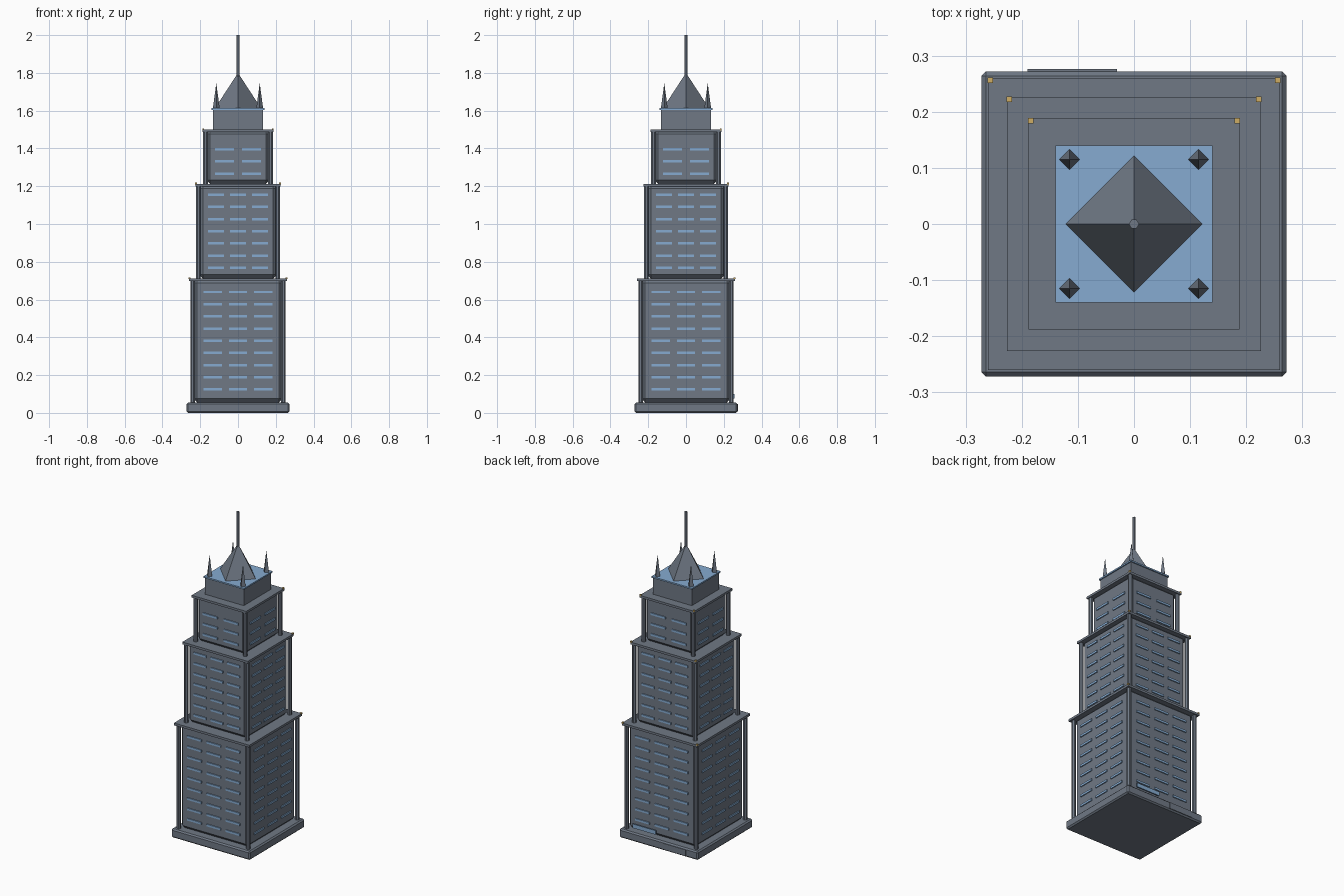
import bpy, bmesh, math
from mathutils import Matrix

if "Cube" in bpy.data.objects:
    bpy.data.objects.remove(bpy.data.objects["Cube"])


def material(name, rgb):
    m = bpy.data.materials.new(name)
    m.diffuse_color = (*rgb, 1)
    m.use_nodes = True
    m.node_tree.nodes["Principled BSDF"].inputs["Base Color"].default_value = m.diffuse_color
    return m


STONE = material("slate grey", (0.16, 0.19, 0.235))
BLUE = material("window blue", (0.24, 0.41, 0.64))
GOLD = material("lamp gold", (0.62, 0.42, 0.13))


def finish(bm, name, mat):
    me = bpy.data.meshes.new(name)
    bm.to_mesh(me)
    bm.free()
    me.materials.append(mat)
    ob = bpy.data.objects.new(name, me)
    bpy.context.collection.objects.link(ob)
    return ob


def add_box(bm, x0, x1, y0, y1, z0, z1):
    m = Matrix.Translation(((x0 + x1) / 2, (y0 + y1) / 2, (z0 + z1) / 2))
    m = m @ Matrix.Diagonal((x1 - x0, y1 - y0, z1 - z0, 1))
    return bmesh.ops.create_cube(bm, size=1, matrix=m)["verts"]


def block(name, half, z0, z1, mat=STONE, bevel=0):
    bm = bmesh.new()
    add_box(bm, -half, half, -half, half, z0, z1)
    if bevel:
        bmesh.ops.bevel(bm, geom=bm.edges[:], offset=bevel, segments=1, affect='EDGES')
    return finish(bm, name, mat)


def cones(name, points, sides, r0, r1, z0, z1, turn=0):
    bm = bmesh.new()
    for x, y in points:
        m = Matrix.Translation((x, y, (z0 + z1) / 2)) @ Matrix.Rotation(turn, 4, 'Z')
        bmesh.ops.create_cone(bm, cap_ends=True, segments=sides, radius1=r0,
                              radius2=r1, depth=z1 - z0, matrix=m)
    return finish(bm, name, STONE)


def corners(d):
    return [(sx * d, sy * d) for sx in (-1, 1) for sy in (-1, 1)]


def windows(name, wall, columns, width, rows, z_low):
    # Horizontal window strips repeated on all four walls
    bm = bmesh.new()
    for side in range(4):
        rot = Matrix.Rotation(side * math.pi / 2, 4, 'Z')
        for x in columns:
            for r in range(rows):
                z = z_low + r * 0.0645
                vs = add_box(bm, x - width / 2, x + width / 2,
                             -wall - 0.006, -wall + 0.004, z - 0.0065, z + 0.0065)
                bmesh.ops.transform(bm, matrix=rot, verts=vs)
    return finish(bm, name, BLUE)


# Base slab
block("base", 0.272, 0.0, 0.055, bevel=0.008)

# Stepped tiers: name, body half, z0, z1, cap half, window columns, width, rows, lowest row
tiers = [
    ("lower", 0.236, 0.055, 0.712, 0.260, (-0.133, 0, 0.133), 0.097, 9, 0.124),
    ("middle", 0.206, 0.712, 1.213, 0.226, (-0.116, 0, 0.116), 0.085, 7, 0.768),
    ("upper", 0.168, 1.213, 1.500, 0.188, (-0.072, 0.072), 0.100, 3, 1.267),
]
for name, half, z0, z1, cap, cols, width, rows, low in tiers:
    block(name + "_tier", half, z0, z1 - 0.004, bevel=0.02)
    block(name + "_cap", cap, z1 - 0.014, z1)
    cones(name + "_corner_posts", corners(half + 0.004), 8, 0.013, 0.013,
          z0, z1 - 0.01, math.pi / 8)
    windows(name + "_windows", half, cols, width, rows, low)
    # Small lamps on the rear corners of the cap
    bm = bmesh.new()
    for sx in (-1, 1):
        x, y = sx * (cap - 0.004), cap - 0.004
        add_box(bm, x - 0.005, x + 0.005, y - 0.005, y + 0.005, z1 - 0.004, z1 + 0.006)
    finish(bm, name + "_lamps", GOLD)

# Crown block, blue roof, spires and mast
block("crown", 0.133, 1.5, 1.606)
block("roof", 0.14, 1.604, 1.613, BLUE)
cones("roof_pyramid", [(0, 0)], 4, 0.122, 0, 1.613, 1.80)
cones("corner_spires", corners(0.115), 4, 0.018, 0, 1.613, 1.745)
cones("mast", [(0, 0)], 6, 0.009, 0.009, 1.78, 2.0, math.pi / 6)

# Rear plates: plain plate on the base, narrow blue plaque above it
bm = bmesh.new()
add_box(bm, -0.19, -0.03, 0.268, 0.276, 0.008, 0.047)
finish(bm, "base_plate", STONE)
bm = bmesh.new()
add_box(bm, 0.03, 0.19, 0.249, 0.256, 0.075, 0.1)
finish(bm, "rear_plaque", BLUE)
